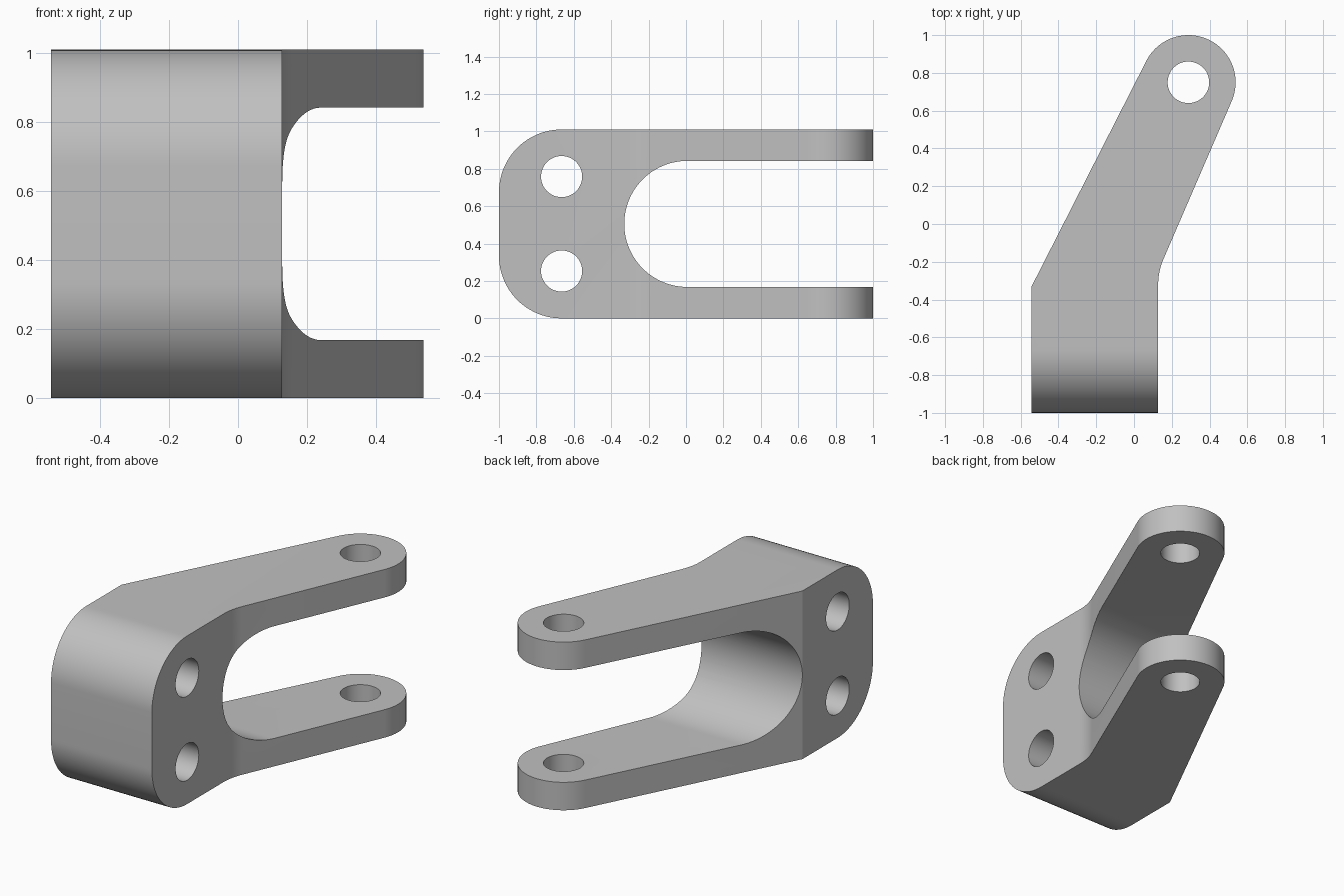
import bpy
import bmesh
from math import cos, sin, radians
from mathutils import Vector

old = bpy.data.objects.get("Cube")
if old:
    bpy.data.objects.remove(old, do_unlink=True)

HEIGHT = 1.01
MID = HEIGHT / 2
HOLE = 0.11

steel = bpy.data.materials.new("plain grey")
steel.use_nodes = True
grey = (0.53, 0.53, 0.53, 1)
steel.diffuse_color = grey
steel.node_tree.nodes["Principled BSDF"].inputs["Base Color"].default_value = grey


def arc(cx, cy, r, start, end, steps=24):
    """Points along a circular arc, angles in degrees."""
    angles = [radians(start + (end - start) * i / steps) for i in range(steps + 1)]
    return [(cx + r * cos(a), cy + r * sin(a)) for a in angles]


def prism(name, outline, axis, low, high):
    """Extrude a flat outline: (x, y) along z, or (y, z) along x."""
    bm = bmesh.new()
    place = (lambda p: (p[0], p[1], low)) if axis == "z" else (lambda p: (low, p[0], p[1]))
    face = bm.faces.new([bm.verts.new(place(p)) for p in outline])
    grown = bmesh.ops.extrude_face_region(bm, geom=[face])["geom"]
    shift = Vector((0, 0, high - low)) if axis == "z" else Vector((high - low, 0, 0))
    bmesh.ops.translate(bm, vec=shift, verts=[v for v in grown if isinstance(v, bmesh.types.BMVert)])
    bmesh.ops.recalc_face_normals(bm, faces=bm.faces)
    mesh = bpy.data.meshes.new(name)
    bm.to_mesh(mesh)
    bm.free()
    mesh.materials.append(steel)
    obj = bpy.data.objects.new(name, mesh)
    bpy.context.collection.objects.link(obj)
    return obj


def circle(cx, cy, r):
    return arc(cx, cy, r, 0, 360, 48)[:-1]


# Bent plan outline: square base, filleted inner bend, round tip
plan = [(-0.542, -1), (0.128, -1)]
plan += arc(0.463, -0.32, 0.335, 180, 156.5, 8)
plan += arc(0.288, 0.75, 0.25, -23.5, 153, 48)
plan += [(-0.542, -0.33)]
bracket = prism("forked_bracket", plan, "z", 0, HEIGHT)

# Side profile: rounded base corners and a round-bottomed fork slot
side = arc(-0.665, HEIGHT - 0.335, 0.335, 90, 180) + arc(-0.665, 0.335, 0.335, 180, 270)
side += [(1.1, 0), (1.1, 0.168)]
side += arc(0.007, MID, MID - 0.168, 270, 90, 48)
side += [(1.1, HEIGHT - 0.168), (1.1, HEIGHT)]
cutters = [(prism("side_profile_cutter", side, "x", -1, 1), "INTERSECT")]

# Bolt holes through the base and pin hole through both fork arms
for label, z in (("lower", 0.253), ("upper", 0.758)):
    hole = prism(label + "_bolt_hole_cutter", circle(-0.665, z, HOLE), "x", -1, 1)
    cutters.append((hole, "DIFFERENCE"))
pin = prism("pin_hole_cutter", circle(0.288, 0.75, HOLE), "z", -0.5, 1.5)
cutters.append((pin, "DIFFERENCE"))

for cutter, operation in cutters:
    mod = bracket.modifiers.new(cutter.name, "BOOLEAN")
    mod.operation = operation
    mod.solver = "EXACT"
    mod.object = cutter

# Bake the cuts and remove the cutters
graph = bpy.context.evaluated_depsgraph_get()
bracket.data = bpy.data.meshes.new_from_object(bracket.evaluated_get(graph))
bracket.modifiers.clear()
for cutter, _ in cutters:
    bpy.data.objects.remove(cutter, do_unlink=True)

bpy.ops.object.select_all(action="DESELECT")
bracket.select_set(True)
bpy.context.view_layer.objects.active = bracket
bpy.ops.object.shade_smooth_by_angle(angle=radians(20))
